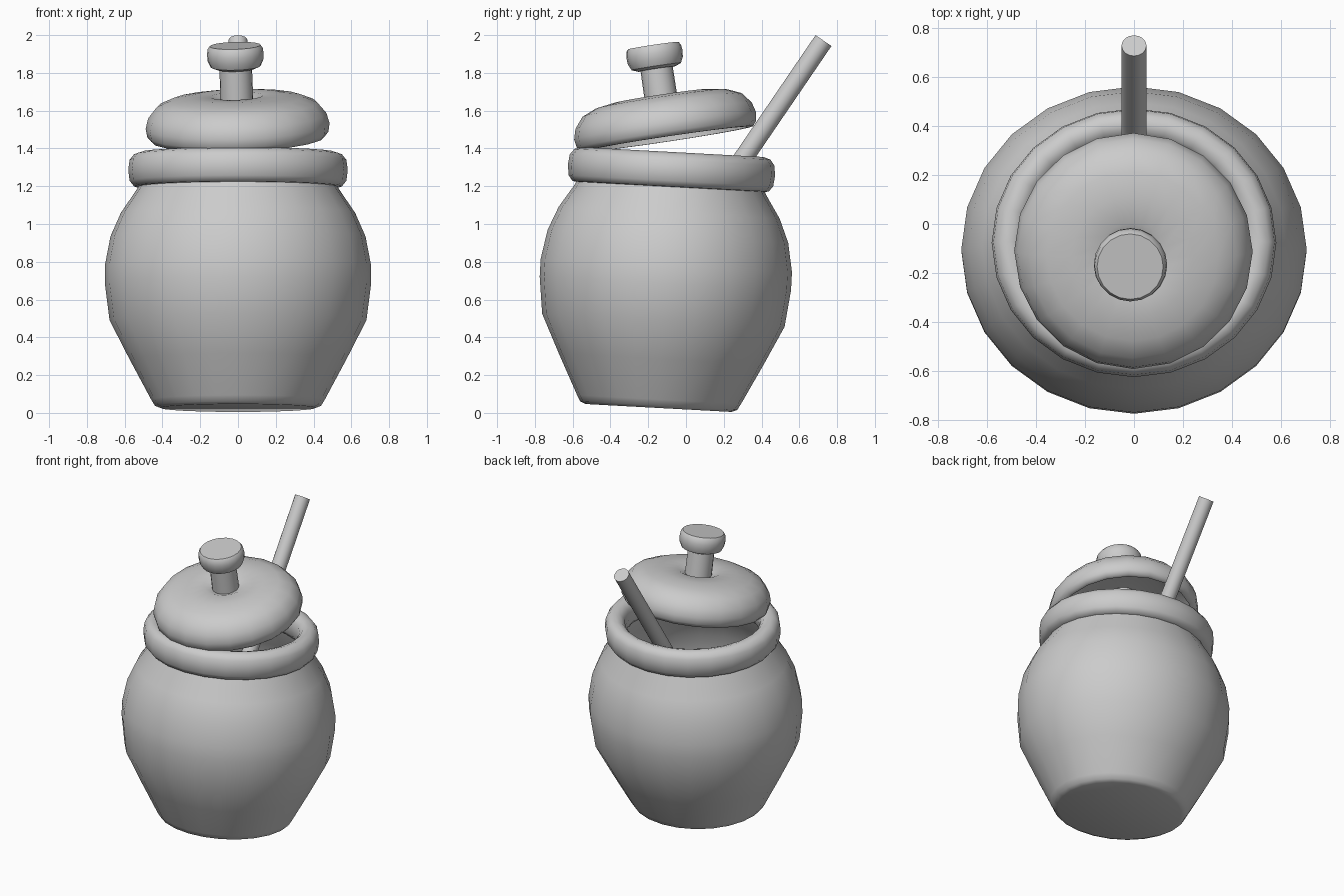
import bpy, bmesh
from math import radians, cos, sin, pi
from mathutils import Vector, Matrix

if "Cube" in bpy.data.objects:
    bpy.data.objects.remove(bpy.data.objects["Cube"])


def lathe(name, profile, segs, matrix, closed=False, angle=40):
    """Spin an (r, z) profile round z; r = 0 gives a pole, closed joins end to start."""
    bm = bmesh.new()
    rings = []
    for r, z in profile:
        if r == 0:
            rings.append([bm.verts.new((0, 0, z))] * segs)
        else:
            rings.append([bm.verts.new((r * cos(2 * pi * i / segs), r * sin(2 * pi * i / segs), z))
                          for i in range(segs)])
    if closed:
        rings.append(rings[0])
    for a, b in zip(rings, rings[1:]):
        for i in range(segs):
            j = (i + 1) % segs
            bm.faces.new(list(dict.fromkeys((a[i], a[j], b[j], b[i]))))
    bmesh.ops.recalc_face_normals(bm, faces=bm.faces)
    me = bpy.data.meshes.new(name)
    bm.to_mesh(me)
    bm.free()
    ob = bpy.data.objects.new(name, me)
    bpy.context.collection.objects.link(ob)
    ob.matrix_world = matrix
    bpy.ops.object.select_all(action='DESELECT')
    ob.select_set(True)
    bpy.context.view_layer.objects.active = ob
    bpy.ops.object.shade_smooth_by_angle(angle=radians(angle))
    return ob


# Pot leans back slightly and is a little narrower front to back
pot = (Matrix.Translation((0, -0.145, 0.026)) @ Matrix.Rotation(radians(-3.1), 4, 'X')
       @ Matrix.Diagonal((1, 0.945, 1, 1)))
# Lid sits askew, raised at the back
lid = (Matrix.Translation((0, -0.10, 1.45)) @ Matrix.Rotation(radians(8.5), 4, 'X')
       @ Matrix.Rotation(radians(-1.8), 4, 'Y'))

# Pot body: outer wall then inner wall
lathe("pot_body", [(0, 0), (0.41, 0), (0.44, 0.012), (0.46, 0.045), (0.575, 0.26),
                   (0.68, 0.465), (0.705, 0.66), (0.705, 0.755), (0.675, 0.91),
                   (0.62, 1.035), (0.535, 1.16), (0.51, 1.22),
                   (0.47, 1.22), (0.49, 1.15), (0.57, 1.02), (0.625, 0.9),
                   (0.655, 0.72), (0.63, 0.47), (0.42, 0.06), (0, 0.06)], 24, pot)

# Thick rounded rim
lathe("pot_rim", [(0.50, 1.17), (0.55, 1.175), (0.574, 1.205), (0.581, 1.262), (0.574, 1.315),
                  (0.55, 1.345), (0.512, 1.357), (0.475, 1.345), (0.45, 1.315),
                  (0.443, 1.262), (0.45, 1.205), (0.472, 1.175)], 24, pot, closed=True, angle=60)

# Hollow domed lid with a shallow dip round the stem
lathe("lid", [(0.07, 0.2), (0.10, 0.212), (0.14, 0.23), (0.25, 0.23), (0.35, 0.215),
              (0.425, 0.183), (0.472, 0.125), (0.487, 0.07), (0.48, 0.025), (0.46, 0.0),
              (0.435, 0.0), (0.44, 0.07), (0.39, 0.15), (0.25, 0.19), (0.07, 0.18)],
      20, lid, closed=True, angle=60)

# Lid stem and knob
lathe("lid_stem", [(0, 0.12), (0.088, 0.12), (0.086, 0.39), (0, 0.39)], 20, lid)
lathe("lid_knob", [(0, 0.375), (0.10, 0.375), (0.132, 0.388), (0.147, 0.42), (0.15, 0.455),
                   (0.146, 0.485), (0.135, 0.5), (0, 0.5)], 20, lid)

# Spoon handle leaning out at the back
top, low = Vector((0, 0.728, 1.971)), Vector((0, -0.2, 0.61))
axis = top - low
lean = Matrix.Translation(low) @ axis.to_track_quat('Z', 'Y').to_matrix().to_4x4()
lathe("spoon_handle", [(0, 0), (0.051, 0), (0.051, axis.length), (0, axis.length)], 16, lean)
